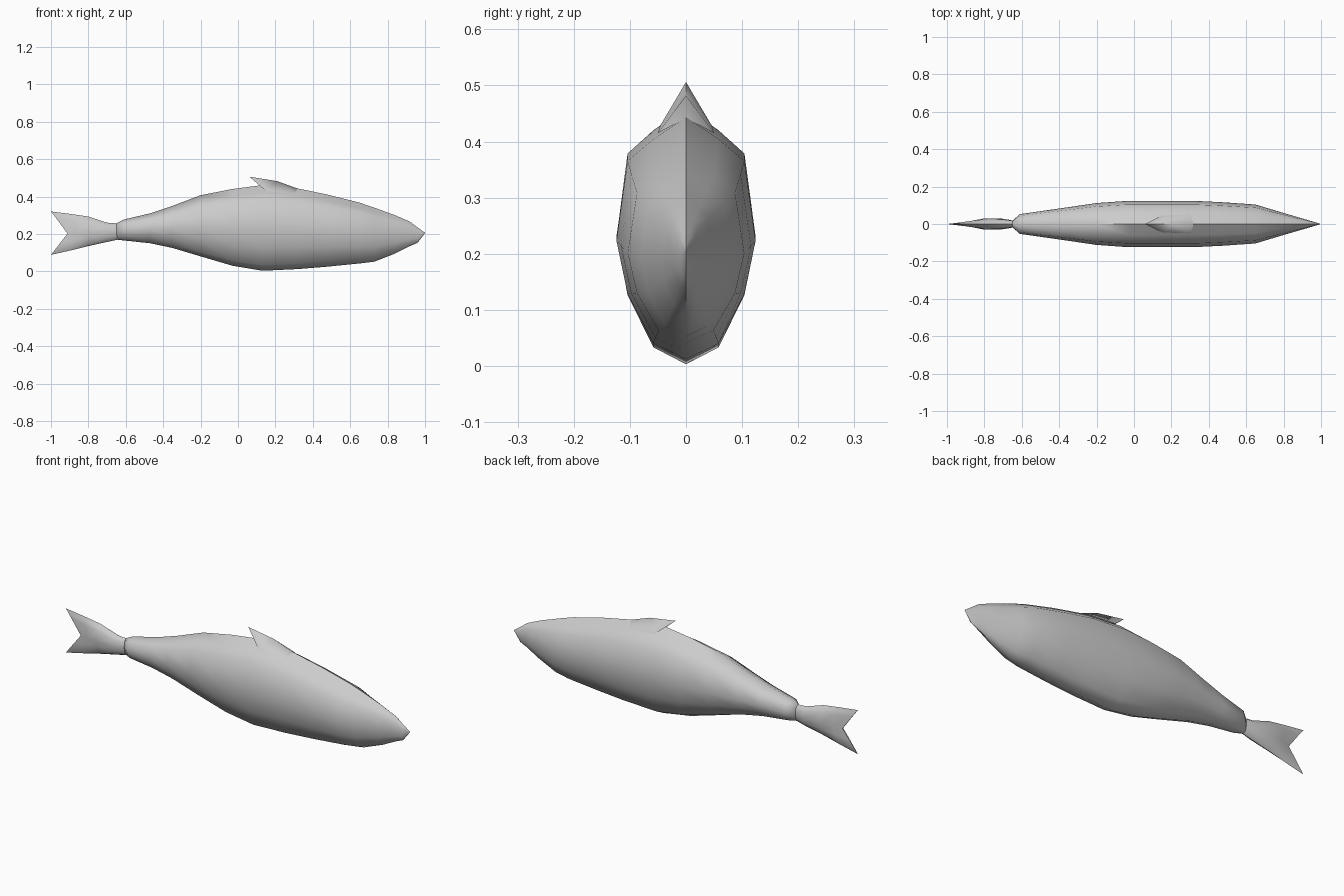
import bpy
import bmesh
import math

cube = bpy.data.objects.get("Cube")
if cube:
    bpy.data.objects.remove(cube, do_unlink=True)

grey = bpy.data.materials.new("fish grey")
grey.use_nodes = True
GREY = (0.6, 0.6, 0.6, 1)
grey.diffuse_color = GREY
grey.node_tree.nodes["Principled BSDF"].inputs["Base Color"].default_value = GREY

# Half cross-section, belly to back: (width fraction, height fraction)
PROFILE = [(0, 0), (.47, .066), (.84, .27), (1, .49), (.84, .82), (.47, .91), (0, 1)]
SIDE = len(PROFILE)
RING = PROFILE + [(-w, h) for w, h in PROFILE[-2:0:-1]]


def finish(name, bm, angle):
    bmesh.ops.remove_doubles(bm, verts=bm.verts, dist=0.0002)
    bmesh.ops.recalc_face_normals(bm, faces=bm.faces)
    mesh = bpy.data.meshes.new(name)
    bm.to_mesh(mesh)
    bm.free()
    obj = bpy.data.objects.new(name, mesh)
    bpy.context.collection.objects.link(obj)
    mesh.materials.append(grey)
    bpy.ops.object.select_all(action='DESELECT')
    obj.select_set(True)
    bpy.context.view_layer.objects.active = obj
    bpy.ops.object.shade_smooth_by_angle(angle=math.radians(angle))
    return obj


def loft(name, stations, angle):
    """Stations: x, belly z, back z, half width, forward notch at mid height."""
    bm = bmesh.new()
    rings = []
    for x, low, high, width, notch in stations:
        rings.append([bm.verts.new((x + notch * (1 - abs(2 * h - 1)),
                                    w * width, low + h * (high - low)))
                      for w, h in RING])
    n = len(RING)
    for a, b in zip(rings, rings[1:]):
        for i in range(n):
            j = (i + 1) % n
            bm.faces.new((a[i], a[j], b[j], b[i]))
    # Close both ends with strips running from belly to back
    for r in (rings[0], rings[-1]):
        bm.faces.new((r[0], r[1], r[-1]))
        for i in range(1, SIDE - 2):
            bm.faces.new((r[i], r[i + 1], r[n - i - 1], r[n - i]))
        bm.faces.new((r[SIDE - 2], r[SIDE - 1], r[SIDE]))
    return finish(name, bm, angle)


# Body from tail root to nose
loft("body", [
    (-.65, .17, .257, .018, 0), (-.61, .165, .277, .053, 0),
    (-.47, .15, .31, .073, 0), (-.35, .125, .35, .09, 0),
    (-.20, .08, .407, .112, 0), (-.03, .03, .44, .124, 0),
    (.13, .003, .461, .124, 0), (.32, .012, .443, .124, 0),
    (.48, .025, .41, .116, 0), (.65, .042, .367, .104, 0),
    (.73, .052, .34, .08, 0), (.84, .095, .3, .047, 0),
    (.92, .135, .265, .024, 0), (.96, .152, .235, .012, 0),
    (1, .204, .206, 0, 0)], 60)

# Forked tail
loft("tail", [
    (-.63, .172, .255, .016, 0), (-.70, .157, .26, .028, 0),
    (-.80, .135, .293, .03, 0), (-.89, .113, .306, .018, .03),
    (-1, .088, .32, .003, .09)], 60)

# Back fin: a ridge swept backwards with an open notch under its tip
bm = bmesh.new()
front, ridge, tip, notch = [bm.verts.new(p) for p in (
    (.32, 0, .442), (.21, 0, .482), (.06, 0, .506), (.135, 0, .455))]
for s in (-1, 1):
    root = bm.verts.new((.15, s * .045, .43))
    foot = bm.verts.new((.3, s * .05, .415))
    bm.faces.new((front, ridge, foot))
    bm.faces.new((ridge, root, foot))
    bm.faces.new((ridge, tip, root))
    bm.faces.new((tip, notch, root))
finish("back_fin", bm, 75)
